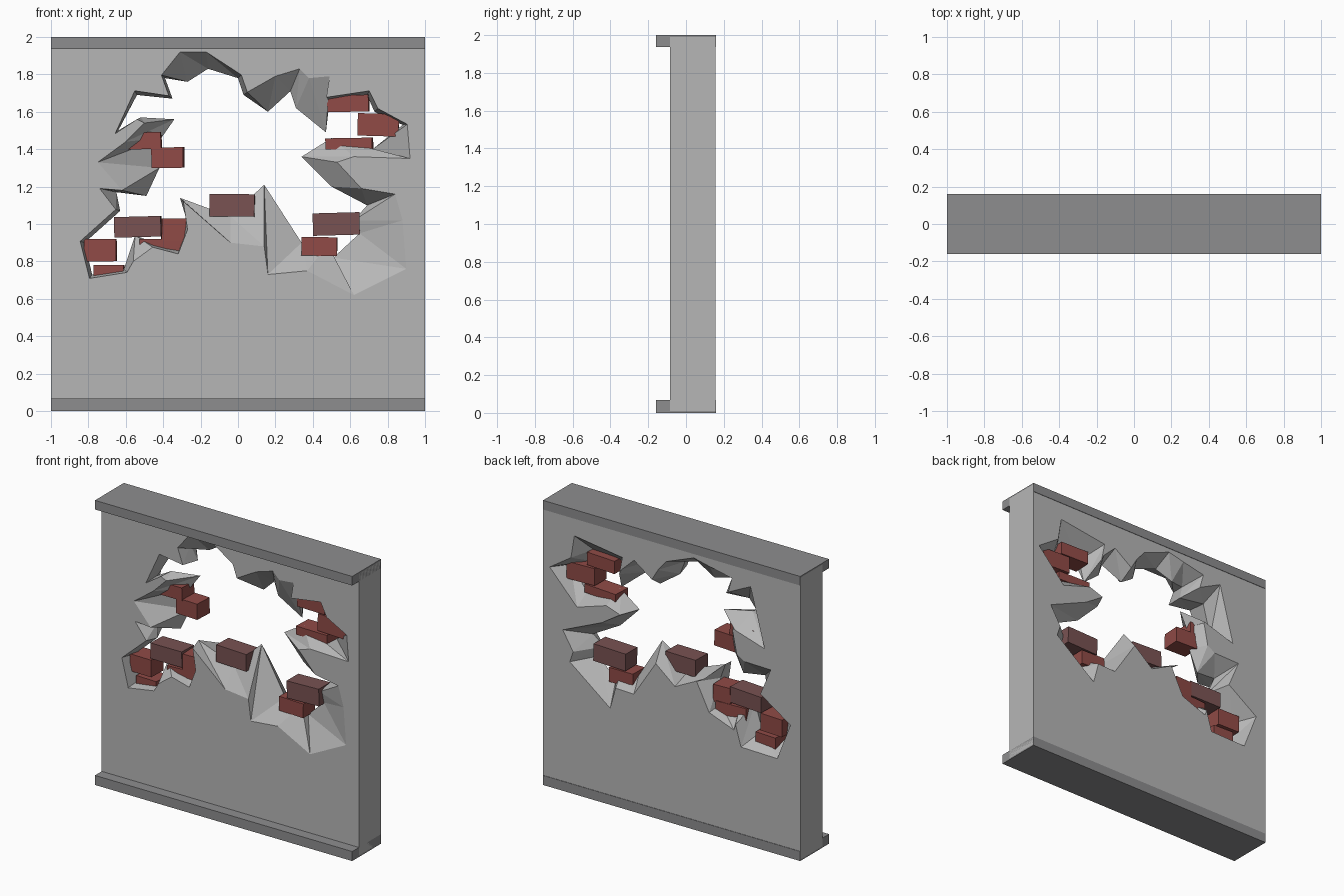
import bpy, bmesh, random
from mathutils import Vector, Matrix
from mathutils.geometry import tessellate_polygon, intersect_line_line_2d

if "Cube" in bpy.data.objects:
    bpy.data.objects.remove(bpy.data.objects["Cube"])

random.seed(4)
FRONT, BACK = -0.085, 0.157


def material(name, rgb):
    m = bpy.data.materials.new(name)
    m.diffuse_color = (*rgb, 1)
    m.use_nodes = True
    m.node_tree.nodes["Principled BSDF"].inputs["Base Color"].default_value = m.diffuse_color
    return m


PLASTER = material("pale concrete", (0.47, 0.47, 0.47))
TRIM = material("dark concrete", (0.27, 0.27, 0.275))
RED = material("red brick", (0.28, 0.07, 0.062))
BROWN = material("dusty brick", (0.19, 0.085, 0.085))


def finish(bm, name, mat):
    bmesh.ops.recalc_face_normals(bm, faces=bm.faces[:])
    me = bpy.data.meshes.new(name)
    bm.to_mesh(me)
    bm.free()
    me.materials.append(mat)
    ob = bpy.data.objects.new(name, me)
    bpy.context.collection.objects.link(ob)
    return ob


def box(name, lo, hi, mat, tilt=0.0, turn=0.0):
    lo, hi = Vector(lo), Vector(hi)
    bm = bmesh.new()
    mtx = (Matrix.Translation((lo + hi) / 2) @ Matrix.Rotation(tilt, 4, 'Y')
           @ Matrix.Rotation(turn, 4, 'Z') @ Matrix.Diagonal((*(hi - lo), 1)))
    bmesh.ops.create_cube(bm, size=1, matrix=mtx)
    return finish(bm, name, mat)


# Narrowest outline of the hole (x, z), clockwise from the top
LIP = [Vector(p) for p in (
    (-.16, 1.83), (0, 1.78), (.03, 1.69), (.16, 1.6), (.28, 1.71), (.31, 1.62),
    (.47, 1.49), (.49, 1.66), (.69, 1.69), (.73, 1.6), (.88, 1.53), (.72, 1.4),
    (.5, 1.46), (.34, 1.36), (.5, 1.2), (.69, 1.1), (.62, 1.02), (.65, .95),
    (.51, .82), (.48, .89), (.34, .9), (.14, 1.21), (-.04, 1.04), (-.31, 1.14),
    (-.28, 1.04), (-.31, .88), (-.45, .9), (-.55, .94), (-.61, .76), (-.78, .73),
    (-.82, .9), (-.63, 1.07), (-.65, 1.17), (-.49, 1.15), (-.42, 1.3), (-.41, 1.46),
    (-.34, 1.56), (-.52, 1.57), (-.64, 1.5), (-.54, 1.69), (-.35, 1.67),
    (-.39, 1.78), (-.27, 1.76))]
# Where the front face has flaked further back from the lip
FLAKES = {
    0: (-.17, 1.92), 3: (.2, 1.79), 4: (.33, 1.83), 5: (.38, 1.78), 6: (.49, 1.79),
    11: (.92, 1.35), 12: (.62, 1.36), 13: (.53, 1.33), 14: (.66, 1.19),
    15: (.84, 1.16), 16: (.88, 1.02), 17: (.9, .76), 18: (.62, .62), 19: (.37, .75),
    20: (.16, .73), 21: (.14, .88), 22: (-.04, .9), 24: (-.27, .97), 25: (-.32, .84),
    27: (-.56, .8), 32: (-.74, 1.19), 33: (-.62, 1.18), 34: (-.75, 1.33),
    35: (-.6, 1.44), 36: (-.5, 1.54), 37: (-.54, 1.56), 42: (-.31, 1.92)}
N = len(LIP)


def outward(i):
    d = (LIP[i] - LIP[i - 1]).normalized() + (LIP[(i + 1) % N] - LIP[i]).normalized()
    return Vector((-d.y, d.x)).normalized()


def untangle(ring):
    """Pull crossing edges back towards the lip until the outline is simple."""
    for _ in range(60):
        bad = set()
        for i in range(N):
            for j in range(i + 2, N):
                if (j + 1) % N == i:
                    continue
                a, b = (i + 1) % N, (j + 1) % N
                if intersect_line_line_2d(ring[i], ring[a], ring[j], ring[b]):
                    bad |= {i, a, j, b}
        if not bad:
            break
        for i in bad:
            ring[i] = ring[i].lerp(LIP[i], 0.25)
    for p in ring:
        p.x = max(-.95, min(.95, p.x))
        p.y = max(.1, min(1.92, p.y))
    return ring


front_ring = untangle([Vector(FLAKES[i]) if i in FLAKES else LIP[i] + outward(i) * 0.025
                       for i in range(N)])
back_ring = untangle([LIP[i] + outward(i) * random.uniform(0.05, 0.17) for i in range(N)])

# Broken wall: two pierced faces joined through the lip
bm = bmesh.new()


def pierced_face(ring, y):
    outer = [bm.verts.new((x, y, z)) for x, z in ((-1, 0.01), (1, 0.01), (1, 1.99), (-1, 1.99))]
    inner = [bm.verts.new((p.x, y, p.y)) for p in ring]
    verts = outer + inner
    flat = [[Vector((v.co.x, v.co.z, 0)) for v in loop] for loop in (outer, inner)]
    for tri in tessellate_polygon(flat):
        if len(set(tri)) == 3:
            bm.faces.new([verts[k] for k in tri])
    return outer, inner


fo, fi = pierced_face(front_ring, FRONT)
bo, bi = pierced_face(back_ring, BACK)
lip = [bm.verts.new((p.x, random.uniform(0.0, 0.07), p.y)) for p in LIP]
for i in range(4):
    j = (i + 1) % 4
    bm.faces.new((fo[i], fo[j], bo[j], bo[i]))
for a, b in ((fi, lip), (lip, bi)):
    for i in range(N):
        j = (i + 1) % N
        bm.faces.new((a[i], a[j], b[j]))
        bm.faces.new((a[i], b[j], b[i]))
finish(bm, "broken_wall", PLASTER)

# Skirting and coping bars
box("base_bar", (-1, -.16, 0), (1, .16, .067), TRIM)
box("top_bar", (-1, -.16, 1.936), (1, .16, 2), TRIM)

# Exposed bricks: x from, x to, z from, z to
RED_BRICKS = ((-.41, -.28, .91, 1.03), (-.82, -.65, .8, .92), (-.77, -.61, .69, .78),
              (-.53, -.3, .83, .92), (-.46, -.29, 1.3, 1.41), (-.6, -.41, 1.4, 1.49),
              (.34, .53, .83, .93), (.48, .7, 1.6, 1.69), (.64, .86, 1.47, 1.59),
              (.47, .72, 1.4, 1.46))
BROWN_BRICKS = ((-.66, -.41, .93, 1.04), (-.15, .09, 1.04, 1.16), (.4, .65, .94, 1.06))
for label, mat, bricks in (("red_brick", RED, RED_BRICKS), ("dusty_brick", BROWN, BROWN_BRICKS)):
    for n, (x0, x1, z0, z1) in enumerate(bricks):
        box(f"{label}_{n + 1}", (x0, -.03, z0), (x1, .1, z1), mat,
            random.uniform(-.03, .03), random.uniform(-.06, .06))
